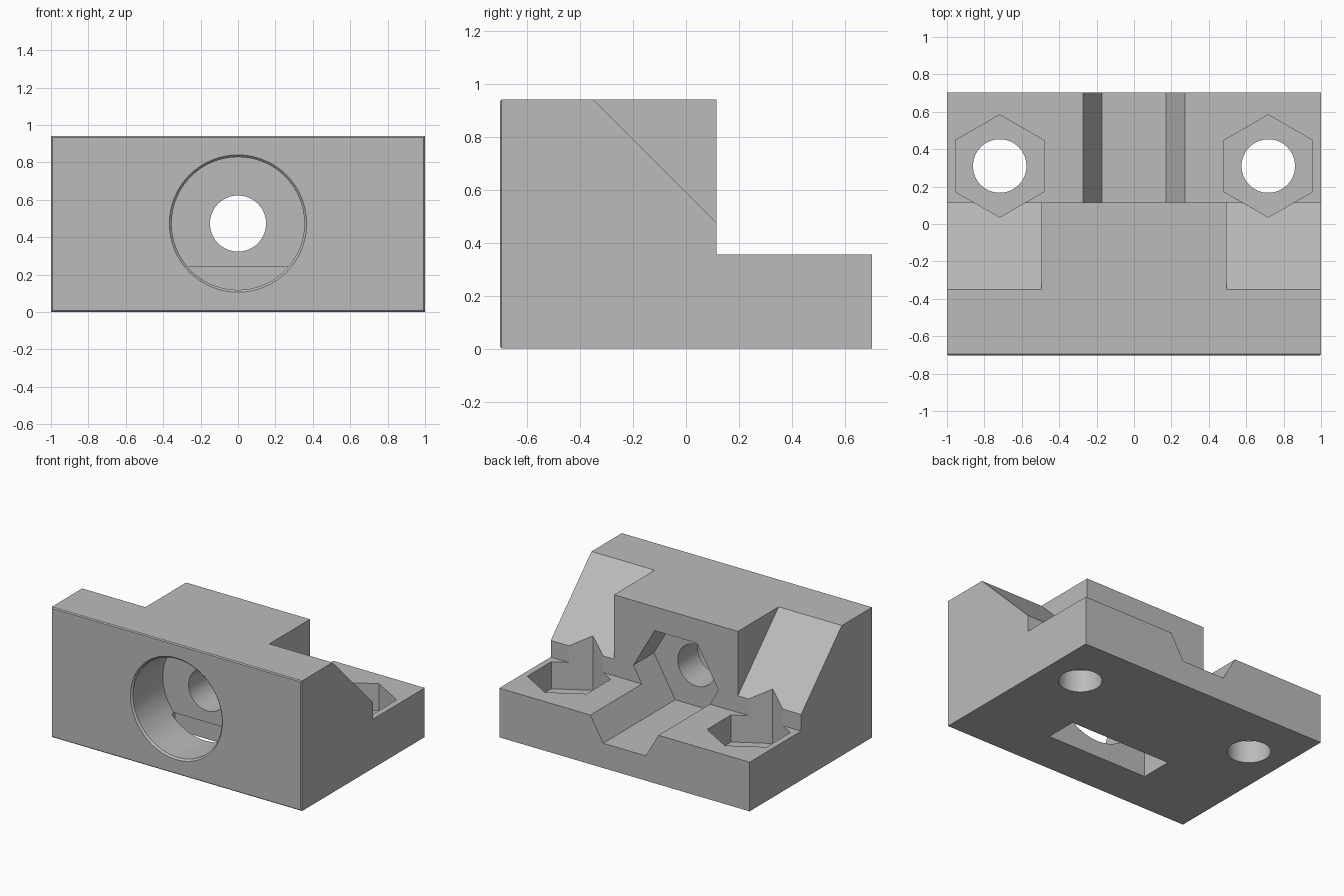
import bpy
import bmesh
from math import pi
from mathutils import Matrix

cube = bpy.data.objects.get("Cube")
if cube:
    bpy.data.objects.remove(cube, do_unlink=True)

FRONT, BACK, STEP = -0.7025, 0.7025, 0.115
HEIGHT, BASE = 0.94, 0.355
BORE_Z, BOLT_X, BOLT_Y = 0.473, 0.718, 0.31

grey = bpy.data.materials.new("plain grey")
grey.use_nodes = True
colour = (0.5, 0.5, 0.5, 1)
grey.diffuse_color = colour
grey.node_tree.nodes["Principled BSDF"].inputs["Base Color"].default_value = colour


def finish(name, bm):
    bmesh.ops.recalc_face_normals(bm, faces=bm.faces)
    mesh = bpy.data.meshes.new(name)
    bm.to_mesh(mesh)
    bm.free()
    mesh.materials.append(grey)
    obj = bpy.data.objects.new(name, mesh)
    bpy.context.collection.objects.link(obj)
    return obj


def side_profile(name, points, x0, x1, bevel=0):
    """Extrude a (y, z) outline along x, optionally easing the front rim."""
    bm = bmesh.new()
    face = bm.faces.new([bm.verts.new((x0, y, z)) for y, z in points])
    out = bmesh.ops.extrude_face_region(bm, geom=[face])
    moved = [v for v in out["geom"] if isinstance(v, bmesh.types.BMVert)]
    bmesh.ops.translate(bm, verts=moved, vec=(x1 - x0, 0, 0))
    if bevel:
        rim = [e for e in bm.edges if all(v.co.y < FRONT + 0.001 for v in e.verts)]
        bmesh.ops.bevel(bm, geom=rim, offset=bevel, segments=1, affect="EDGES")
    return finish(name, bm)


def rod(name, centre, axis, start, end, r1, r2=None, sides=64, spin=0):
    """Cylinder, cone or hexagonal bar along y or z from start to end."""
    bm = bmesh.new()
    bmesh.ops.create_cone(bm, cap_ends=True, segments=sides, radius1=r1,
                          radius2=r2 or r1, depth=end - start)
    turn = Matrix.Rotation(-pi / 2, 4, "X") if axis == "y" else Matrix()
    middle = (start + end) / 2
    place = (centre[0], middle, centre[1]) if axis == "y" else (*centre, middle)
    bm.transform(Matrix.Translation(place) @ turn @ Matrix.Rotation(spin, 4, "Z"))
    return finish(name, bm)


# Stepped body: tall clamp block with a low base plate behind it
body = side_profile("mount_body", [(FRONT, 0), (BACK, 0), (BACK, BASE), (STEP, BASE),
                                   (STEP, HEIGHT), (FRONT, HEIGHT)], -1, 1, 0.007)

# Bearing seat in front, with eased lip, shaft hole and rear hexagonal pocket
axis_point = (0, BORE_Z)
cutters = [
    rod("bearing_seat_cutter", axis_point, "y", -0.8, -0.35, 0.355),
    rod("seat_lip_cutter", axis_point, "y", FRONT - 0.012, FRONT + 0.012, 0.379, 0.355),
    rod("shaft_hole_cutter", axis_point, "y", -0.5, 0.3, 0.15),
    rod("rear_hex_cutter", axis_point, "y", -0.12, 0.8, 0.34, sides=6, spin=pi / 6),
    # Rectangular slot up from the underside
    side_profile("bottom_slot_cutter", [(-0.375, -0.1), (-0.14, -0.1), (-0.14, 0.24),
                                        (-0.375, 0.24)], -0.405, 0.405),
]

# Sloped shoulders, bolt holes and nut pockets on both sides
for side, label in ((1, "left"), (-1, "right")):
    bolt = (side * BOLT_X, BOLT_Y)
    slope = [(-0.45, 1.04), (STEP + 0.1, 0.375), (STEP + 0.1, 1.04)]
    cutters += [
        side_profile(label + "_shoulder_cutter", slope, side * 0.495, side * 1.1),
        rod(label + "_bolt_hole_cutter", bolt, "z", -0.1, 0.5, 0.143),
        rod(label + "_nut_pocket_cutter", bolt, "z", 0.16, 1.1, 0.274, sides=6),
    ]

# Carve the body, then discard the cutters
bpy.context.view_layer.objects.active = body
for cutter in cutters:
    cutter.hide_render = True
    mod = body.modifiers.new(cutter.name, "BOOLEAN")
    mod.operation, mod.solver, mod.object = "DIFFERENCE", "EXACT", cutter
    bpy.ops.object.modifier_apply(modifier=mod.name)
    bpy.data.objects.remove(cutter, do_unlink=True)

bpy.ops.object.select_all(action="DESELECT")
body.select_set(True)
bpy.ops.object.shade_smooth_by_angle(angle=pi / 9)
